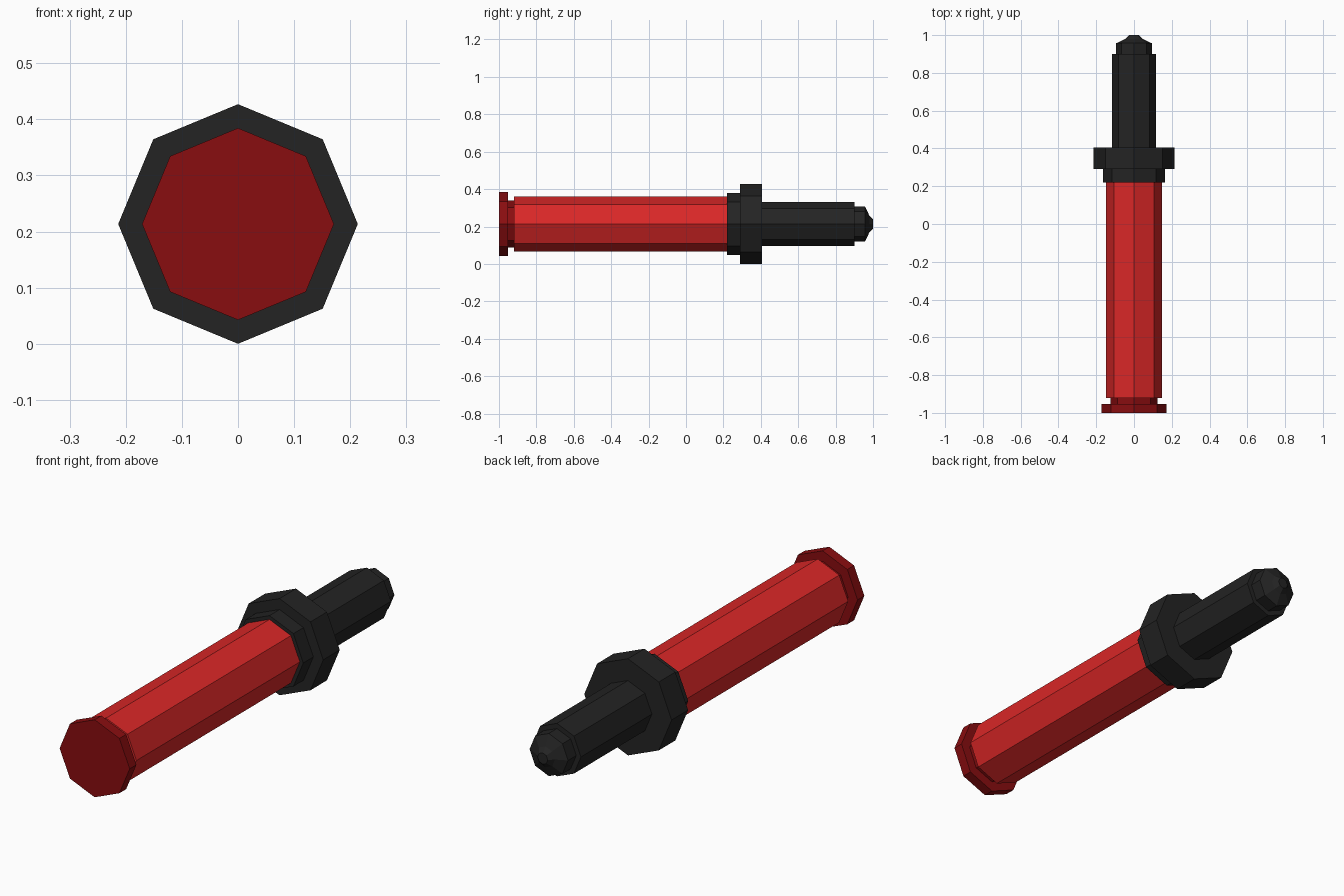
import bpy, bmesh, math

if "Cube" in bpy.data.objects:
    bpy.data.objects.remove(bpy.data.objects["Cube"])

CENTRE_Z = 0.2135
SIDES = 8


def material(name, rgb):
    m = bpy.data.materials.new(name)
    m.diffuse_color = (*rgb, 1.0)
    m.use_nodes = True
    m.node_tree.nodes["Principled BSDF"].inputs["Base Color"].default_value = m.diffuse_color
    return m


red = material("bright red", (0.70, 0.020, 0.020))
dark_red = material("dark red", (0.25, 0.004, 0.005))
black = material("soft black", (0.017, 0.017, 0.017))


def lathe(name, profile, mat):
    """Closed octagonal solid along y from (y, radius) points."""
    bm = bmesh.new()
    rings = []
    for y, r in profile:
        rings.append([bm.verts.new((r * math.cos(math.tau * i / SIDES), y,
                                    CENTRE_Z + r * math.sin(math.tau * i / SIDES)))
                      for i in range(SIDES)])
    for a, b in zip(rings, rings[1:]):
        for i in range(SIDES):
            j = (i + 1) % SIDES
            bm.faces.new((a[i], a[j], b[j], b[i]))
    bm.faces.new(rings[0])
    bm.faces.new(rings[-1])
    bmesh.ops.recalc_face_normals(bm, faces=bm.faces)
    mesh = bpy.data.meshes.new(name)
    bm.to_mesh(mesh)
    bm.free()
    mesh.materials.append(mat)
    bpy.context.collection.objects.link(bpy.data.objects.new(name, mesh))


# End cap with recessed neck
lathe("end_cap", [(-1.0, 0.171), (-0.953, 0.171), (-0.953, 0.125), (-0.92, 0.125)], dark_red)
# Long grip
lathe("handle", [(-0.92, 0.148), (0.22, 0.148)], red)
# Collar, flange, shaft and pointed tip
lathe("shaft", [(0.22, 0.165), (0.29, 0.165), (0.29, 0.2135), (0.405, 0.2135),
                (0.405, 0.117), (0.90, 0.117), (0.90, 0.094), (0.957, 0.094),
                (0.98, 0.046), (1.0, 0.025)], black)
